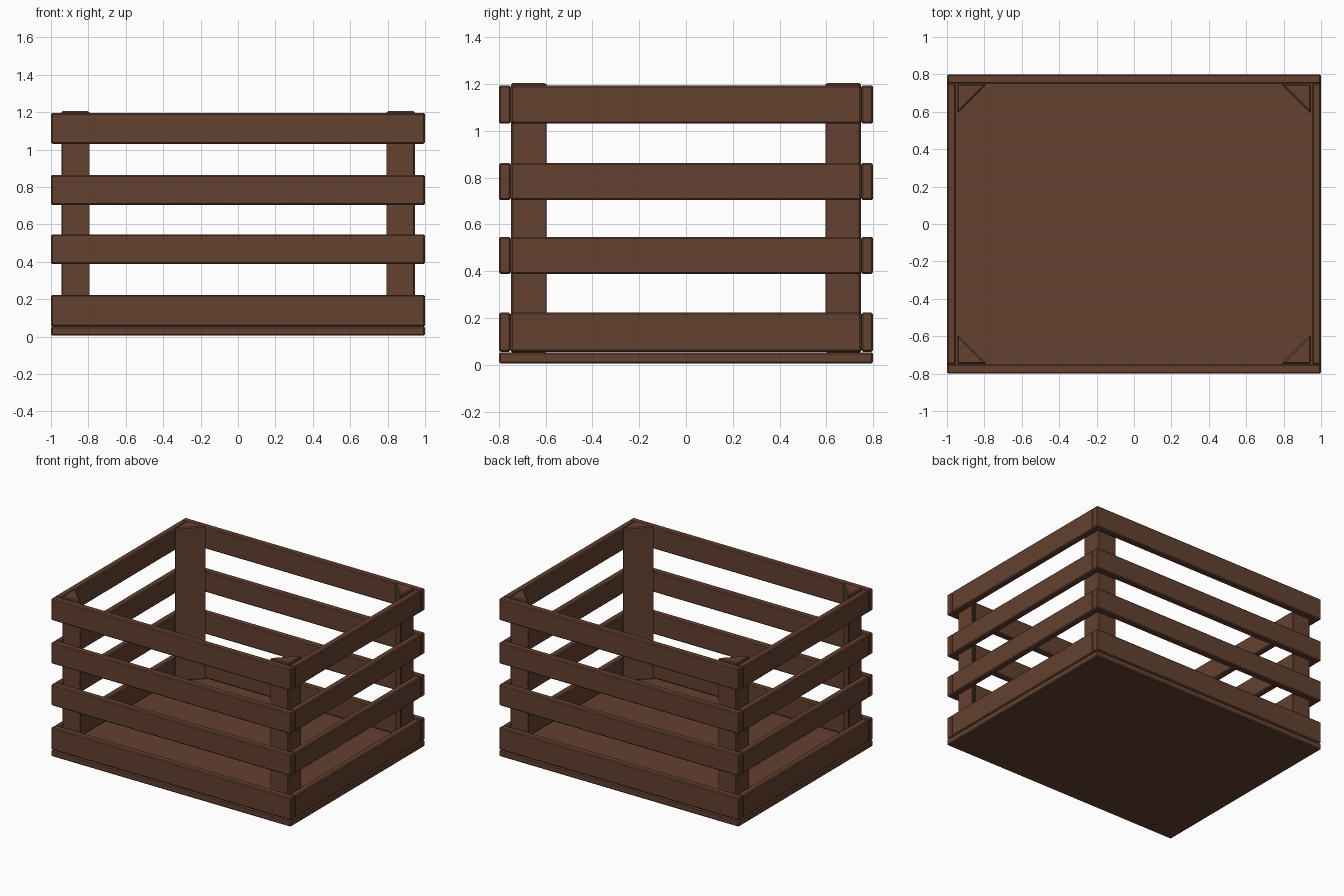
import bpy, bmesh

if "Cube" in bpy.data.objects:
    bpy.data.objects.remove(bpy.data.objects["Cube"])

wood = bpy.data.materials.new("brown_wood")
wood.diffuse_color = (0.125, 0.052, 0.028, 1)
wood.use_nodes = True
wood.node_tree.nodes["Principled BSDF"].inputs["Base Color"].default_value = wood.diffuse_color


def prism(name, outline, z0, z1, bevel=0.007):
    """Extrude a plan outline from z0 to z1 and soften its edges."""
    bm = bmesh.new()
    face = bm.faces.new([bm.verts.new((x, y, z0)) for x, y in outline])
    ext = bmesh.ops.extrude_face_region(bm, geom=[face])
    for v in ext["geom"]:
        if isinstance(v, bmesh.types.BMVert):
            v.co.z = z1
    bmesh.ops.recalc_face_normals(bm, faces=bm.faces[:])
    me = bpy.data.meshes.new(name)
    bm.to_mesh(me)
    bm.free()
    me.materials.append(wood)
    ob = bpy.data.objects.new(name, me)
    bpy.context.collection.objects.link(ob)
    mod = ob.modifiers.new("soft_edges", "BEVEL")
    mod.width = bevel
    mod.segments = 1
    return ob


def board(name, x0, x1, y0, y1, z0, z1):
    return prism(name, [(x0, y0), (x1, y0), (x1, y1), (x0, y1)], z0, z1)


# Floor panel
board("floor_panel", -1, 1, -0.8, 0.8, 0.005, 0.053)

# Four rows of slats: long ones front and back, short ones fitted between
rows = [(0.055, 0.223), (0.388, 0.547), (0.704, 0.863), (1.031, 1.195)]
for i, (z0, z1) in enumerate(rows, 1):
    board(f"front_slat_{i}", -1, 1, -0.8, -0.75, z0, z1)
    board(f"back_slat_{i}", -1, 1, 0.75, 0.8, z0, z1)
    board(f"left_slat_{i}", -1, -0.952, -0.75, 0.75, z0, z1)
    board(f"right_slat_{i}", 0.952, 1, -0.75, 0.75, z0, z1)

# Triangular corner posts inside the slats
for sx, side in ((-1, "left"), (1, "right")):
    for sy, end in ((-1, "front"), (1, "back")):
        outline = [(sx * 0.945, sy * 0.748), (sx * 0.788, sy * 0.748),
                   (sx * 0.945, sy * 0.591)]
        prism(f"{end}_{side}_post", outline, 0.05, 1.206)
